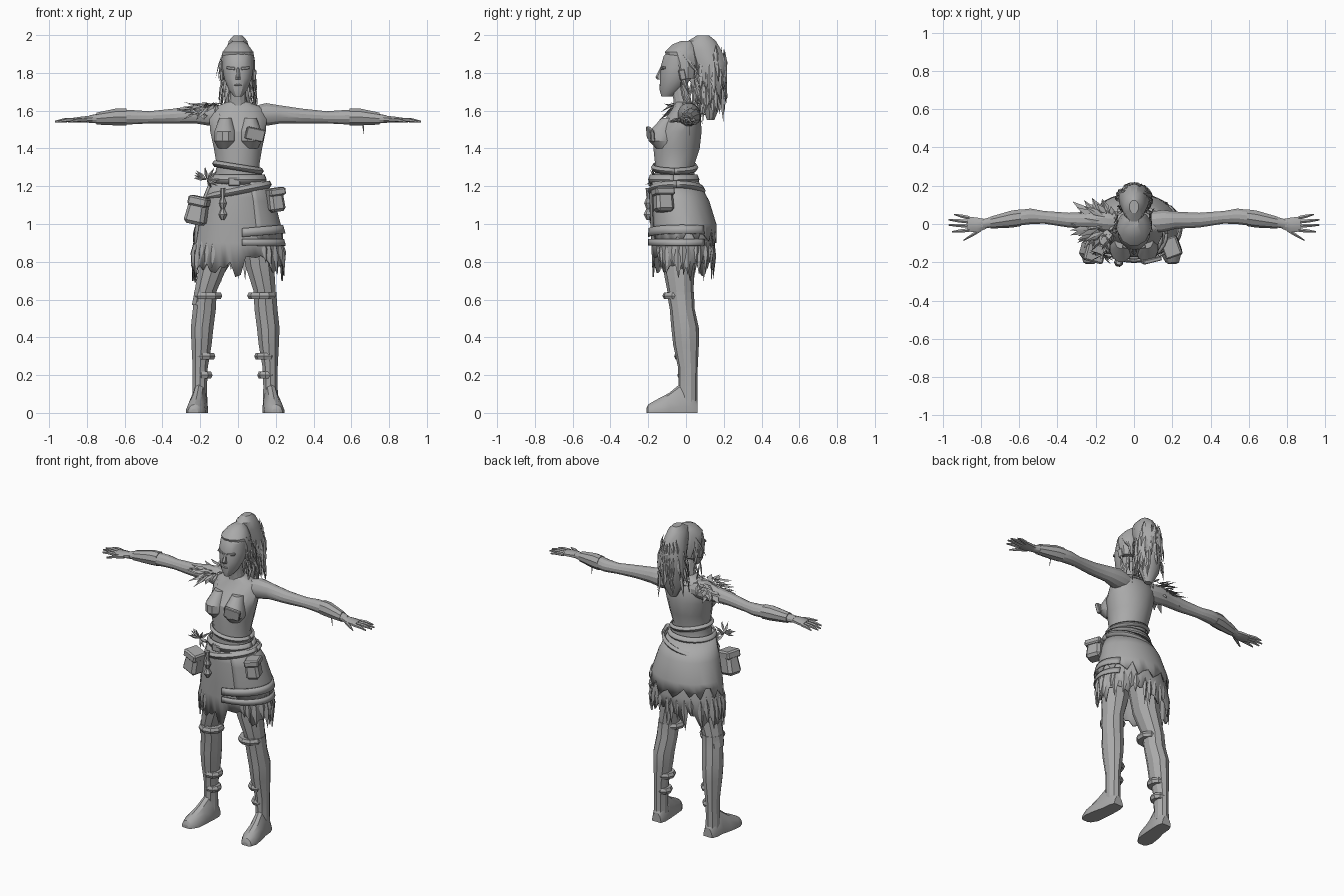
import bpy, bmesh, random
from math import sin, cos, pi, radians, exp
from mathutils import Vector

if "Cube" in bpy.data.objects:
    bpy.data.objects.remove(bpy.data.objects["Cube"])
rng = random.Random(4)

mat = bpy.data.materials.new("stone grey")
mat.use_nodes = True
GREY = (0.4, 0.4, 0.4, 1)
mat.diffuse_color = GREY
mat.node_tree.nodes["Principled BSDF"].inputs["Base Color"].default_value = GREY


def finish(name, bm, angle=28, closed=True):
    if closed:
        bmesh.ops.recalc_face_normals(bm, faces=bm.faces)
    mesh = bpy.data.meshes.new(name)
    bm.to_mesh(mesh)
    bm.free()
    ob = bpy.data.objects.new(name, mesh)
    bpy.context.collection.objects.link(ob)
    mesh.materials.append(mat)
    bpy.ops.object.select_all(action='DESELECT')
    bpy.context.view_layer.objects.active = ob
    ob.select_set(True)
    bpy.ops.object.shade_smooth_by_angle(angle=radians(angle))
    return ob


def loft(bm, rings, axis='z', sides=12, floor=False):
    """Rings are (x, y, z, half width, half depth) across the axis."""
    rows = []
    for x, y, z, a, b in rings:
        row = []
        for i in range(sides):
            t = 2 * pi * (i + .5) / sides
            u, v = a * cos(t), b * sin(t)
            off = {'x': (0, u, v), 'y': (u, 0, v), 'z': (u, v, 0)}[axis]
            p = Vector((x, y, z)) + Vector(off)
            if floor:
                p.z = max(p.z, 0)
            row.append(bm.verts.new(p))
        rows.append(row)
    for r, s in zip(rows, rows[1:]):
        for i in range(sides):
            j = (i + 1) % sides
            bm.faces.new((r[i], r[j], s[j], s[i]))
    bm.faces.new(rows[0])
    bm.faces.new(rows[-1])


def solid(name, rings, axis='z', sides=12, floor=False):
    bm = bmesh.new()
    loft(bm, rings, axis, sides, floor)
    return finish(name, bm)


def shard(bm, base, tip, width, out):
    """Pointed leaf with a raised middle, for feathers and hair."""
    base, tip, out = Vector(base), Vector(tip), Vector(out)
    side = (tip - base).cross(out).normalized() * width
    mid = base.lerp(tip, .45)
    lift = out.normalized() * width * .6
    a, b, c, d, e = [bm.verts.new(p) for p in (base, mid + side, tip, mid - side, mid + lift)]
    for f in ((a, b, e), (b, c, e), (c, d, e), (d, a, e), (a, d, c, b)):
        bm.faces.new(f)


def box(name, loc, size, tilt=(0, 0, 0), taper=1):
    bm = bmesh.new()
    bmesh.ops.create_cube(bm, size=1)
    for v in bm.verts:
        k = taper if v.co.z > 0 else 1
        v.co = Vector((v.co.x * size[0] * k, v.co.y * size[1] * k, v.co.z * size[2]))
    bmesh.ops.bevel(bm, geom=bm.edges[:], offset=min(size) * .18, segments=1, affect='EDGES')
    ob = finish(name, bm)
    ob.location = loc
    ob.rotation_euler = [radians(t) for t in tilt]


def sheet(name, rows, n=44, start=0, end=360):
    """Curved cloth; rows are functions of the angle giving a point."""
    bm = bmesh.new()
    grid = [[bm.verts.new(f(radians(start + (end - start) * i / n))) for i in range(n + 1)] for f in rows]
    for r, s in zip(grid, grid[1:]):
        for i in range(n):
            bm.faces.new((r[i], s[i], s[i + 1], r[i + 1]))
    ob = finish(name, bm, closed=False)
    mod = ob.modifiers.new("thickness", 'SOLIDIFY')
    mod.thickness = .008
    mod.offset = 0


def ring(rx, ry, cy, z, tilt=0, jag=0):
    def point(t):
        zz = z(t) if callable(z) else z
        return (rx * cos(t), cy + ry * sin(t), zz + tilt * cos(t) + jag * rng.uniform(-1, 1))
    return point


def band(name, rx, ry, cy, z, height, tilt=0):
    sheet(name, [ring(rx, ry, cy, z + height / 2, tilt), ring(rx + .01, ry + .01, cy, z, tilt),
                 ring(rx, ry, cy, z - height / 2, tilt)], 28)


# Torso, bust and neck
solid("torso", [(0, -.03, .95, .16, .1), (0, -.04, 1.1, .17, .12), (0, -.06, 1.23, .13, .11),
                (0, -.06, 1.31, .115, .105), (0, -.05, 1.4, .13, .125), (0, -.04, 1.49, .15, .125),
                (0, -.015, 1.56, .155, .095), (0, -.005, 1.615, .135, .065), (0, -.01, 1.645, .06, .05)], sides=16)
solid("neck", [(0, -.01, 1.59, .06, .055), (0, -.02, 1.66, .045, .048), (0, -.04, 1.75, .045, .05)])
for s, side in ((1, "left"), (-1, "right")):
    solid(side + "_bust", [(s * .065, -.11, 1.4, .04, .05), (s * .067, -.125, 1.44, .062, .075),
                           (s * .067, -.125, 1.49, .06, .075), (s * .065, -.09, 1.56, .035, .04)])
box("chest_pocket", (.09, -.188, 1.475), (.1, .022, .065), (8, 12, 14))
sheet("neckline_trim", [ring(.11, .085, -.03, lambda t: 1.62 + .09 * min(0, sin(t))),
                        ring(.12, .105, -.03, lambda t: 1.6 + .1 * min(0, sin(t)))], 24)

# Head
solid("head", [(0, -.1, 1.675, .022, .03), (0, -.08, 1.71, .05, .06), (0, -.055, 1.77, .075, .083),
               (0, -.045, 1.83, .085, .09), (0, -.03, 1.89, .083, .088), (0, -.015, 1.935, .055, .06),
               (0, -.01, 1.95, .02, .02)], sides=14)
solid("nose", [(0, -.135, 1.765, .018, .018), (0, -.14, 1.778, .014, .022), (0, -.125, 1.83, .007, .01)], sides=6)
solid("lips", [(0, -.127, 1.725, .012, .008), (0, -.128, 1.735, .024, .014), (0, -.126, 1.748, .012, .008)], sides=8)
for s, side in ((1, "left"), (-1, "right")):
    box(side + "_ear", (s * .085, -.02, 1.79), (.018, .032, .055), (12, 0, s * 12))
    box(side + "_brow", (s * .037, -.122, 1.825), (.048, .016, .014), (0, s * -6, s * 16))

# Hair
solid("hair_cap", [(0, -.005, 1.77, .088, .055), (0, -.01, 1.85, .094, .082), (0, -.025, 1.91, .084, .09),
                   (0, -.01, 1.95, .055, .065), (0, .01, 1.97, .025, .035)])
solid("ponytail", [(0, .13, 1.55, .025, .02), (0, .135, 1.63, .07, .05), (0, .14, 1.75, .085, .07),
                   (0, .13, 1.85, .08, .09), (0, .1, 1.92, .065, .09), (0, .085, 1.97, .05, .075),
                   (0, .09, 1.997, .025, .035)])
bm = bmesh.new()
for i in range(110):
    t, z = rng.uniform(0, 2 * pi), rng.uniform(1.68, 1.95)
    out = Vector((cos(t), sin(t), .1))
    wide = .9 if z < 1.88 else .65
    base = Vector((.085 * wide * out.x, .13 + .075 * out.y, z))
    tip = base + Vector((out.x * .025, out.y * .012, -rng.uniform(.09, .16)))
    shard(bm, base, tip, rng.uniform(.008, .016), out)
for s in (1, -1):
    for i in range(9):
        z = rng.uniform(1.72, 1.92)
        shard(bm, (s * .08, rng.uniform(-.05, .05), z),
              (s * rng.uniform(.08, .12), rng.uniform(-.05, .1), z - .14), .011, (s, -.2, 0))
finish("hair_strands", bm)

# Arms, hands, legs and boots
for s, side in ((1, "left"), (-1, "right")):
    solid(side + "_arm", [(s * x, y, z, a, b) for x, y, z, a, b in (
        (.08, .01, 1.575, .055, .05), (.15, .015, 1.58, .06, .062), (.22, .02, 1.58, .046, .05),
        (.34, .02, 1.572, .04, .04), (.47, .035, 1.565, .034, .033), (.54, .04, 1.565, .042, .038),
        (.62, .03, 1.567, .042, .041), (.72, .015, 1.56, .03, .03), (.79, .0, 1.555, .026, .02))], 'x')
    solid(side + "_cuff", [(s * x, y, z, r, r) for x, y, z, r in (
        (.59, .034, 1.567, .045), (.64, .027, 1.567, .046), (.75, .008, 1.558, .032))], 'x', 9)
    bm = bmesh.new()
    loft(bm, [(s * .77, 0, 1.555, .026, .02), (s * .82, -.005, 1.553, .042, .018),
              (s * .87, 0, 1.55, .042, .014)], 'x', 8)
    for root, y, tip, end in ((.86, .032, .94, .05), (.865, .012, .97, .022),
                              (.865, -.01, .97, -.005), (.86, -.032, .95, -.04), (.8, -.03, .89, -.085)):
        mid = (root + tip) / 2
        loft(bm, [(s * root, y, 1.55, .011, .012), (s * mid, (y + end) / 2, 1.55, .01, .011),
                  (s * tip, end, 1.542, .004, .005)], 'x', 6)
    finish(side + "_hand", bm)

    dx = .015 if s < 0 else 0
    solid(side + "_leg", [(s * (x + dx * k), y, z, a, b) for k, (x, y, z, a, b) in enumerate((
        (.1, -.04, .95, .085, .095), (.115, -.04, .78, .08, .085), (.14, -.03, .65, .062, .07),
        (.145, -.025, .57, .057, .06)))], sides=10)
    sh = 2 * dx
    solid(side + "_boot", [(s * (x + sh), y, z, a, b) for x, y, z, a, b in (
        (.143, -.03, .64, .063, .072), (.148, -.02, .55, .064, .066), (.16, -.005, .45, .063, .073),
        (.163, 0, .36, .056, .068), (.17, .01, .24, .042, .052), (.172, .01, .14, .04, .05),
        (.172, .01, .05, .042, .05))], sides=10)
    solid(side + "_foot", [(s * (x + sh), y, 0, a, b) for x, y, a, b in (
        (.17, .062, .032, .06), (.172, .03, .044, .13), (.175, -.03, .046, .155), (.185, -.09, .052, .105),
        (.193, -.16, .054, .068), (.2, -.2, .036, .045), (.2, -.21, .02, .025))], 'y', 14, True)
    for z, r in ((.3, .054), (.2, .045), (.62, .07)):
        solid(side + "_boot_strap", [(s * (.168 - .04 * z / .6 + sh), .012 - .07 * z * z / .36 * .8, z + d, r + e, r + e)
                                     for d, e in ((-.018, 0), (0, .008), (.018, 0))], sides=9)


# Ragged skirt: longer at the sides, with a pointed front
def hem(t):
    front = exp(-((t - 1.5 * pi) / .15) ** 2)
    return .82 - .08 * abs(cos(t)) - .12 * front


sheet("skirt", [ring(.135, .12, -.065, 1.24), ring(.175, .145, -.045, 1.14), ring(.21, .16, -.025, 1.0),
                ring(.23, .165, -.015, .9), ring(.24, .158, -.015, hem, jag=.055)], 54)
sheet("overskirt", [ring(.145, .125, -.065, 1.23), ring(.19, .155, -.035, 1.12),
                    ring(.222, .172, -.015, 1.0), ring(.235, .17, -.012, .93, jag=.045)], 30, -65, 200)
sheet("side_strap", [ring(.235, .175, -.02, .975, .02), ring(.248, .178, -.02, .93, .02)], 20, -85, 40)
sheet("lower_side_strap", [ring(.24, .178, -.02, .92), ring(.25, .178, -.02, .885)], 20, -85, 40)

# Loose cloth strips over the skirt hem
bm = bmesh.new()
for i in range(32):
    t = 2 * pi * i / 32 + rng.uniform(-.05, .05)
    if abs(t - 1.5 * pi) < .5:
        continue
    out = Vector((cos(t), sin(t), 0))
    base = (.232 * out.x, -.015 + .165 * out.y, .92)
    tip = (.247 * out.x, -.015 + .16 * out.y, rng.uniform(.68, .8))
    shard(bm, base, tip, rng.uniform(.015, .026), out)
finish("cloth_strips", bm)

# Belts and pouches
band("waist_belt", .138, .122, -.065, 1.235, .05)
band("slanted_belt", .165, .14, -.05, 1.175, .035, .035)
band("waist_wrap", .123, .112, -.06, 1.3, .03, -.02)
box("right_pouch", (-.215, -.14, 1.07), (.115, .1, .145), (0, 12, -15), .8)
box("right_pouch_flap", (-.205, -.15, 1.12), (.105, .1, .05), (0, 12, -15))
box("left_pouch", (.195, -.12, 1.125), (.085, .1, .12), (0, -8, 20), .9)
box("left_pouch_flap", (.195, -.122, 1.17), (.09, .105, .04), (0, -8, 20))
box("belt_buckle", (-.02, -.19, 1.225), (.06, .016, .045))
solid("hanging_charm", [(-.08, -.2, z, r, r) for z, r in ((1.02, .008), (1.05, .025), (1.08, .01),
                                                        (1.11, .022), (1.14, .01), (1.19, .014))], sides=7)

# Feather mantle on the right shoulder, feather tuft at the right hip
bm = bmesh.new()
for ring_no in range(4):
    for i in range(13):
        t = 2 * pi * (i + ring_no / 2) / 13
        out = Vector((cos(t) * .7 - .5, sin(t), .7 - .1 * ring_no))
        base = Vector((-.13 - .025 * ring_no + .03 * cos(t), .055 * sin(t), 1.635 - .015 * ring_no))
        reach = rng.uniform(.07, .11)
        tip = base + Vector((cos(t) * .7 - .5, sin(t) * .8, rng.uniform(-.7, .3))) * reach
        shard(bm, base, tip, rng.uniform(.013, .02), out)
finish("feather_mantle", bm)
bm = bmesh.new()
for i in range(16):
    d = Vector((rng.uniform(-1, .7), rng.uniform(-.5, .3), rng.uniform(-.7, .9))).normalized()
    shard(bm, (-.165, -.16, 1.235), Vector((-.165, -.16, 1.235)) + d * .075, .009, (0, -1, .2))
finish("feather_tuft", bm)
bm = bmesh.new()
shard(bm, (.66, .02, 1.55), (.668, .02, 1.465), .004, (0, -1, 0))
finish("wrist_cord", bm)
